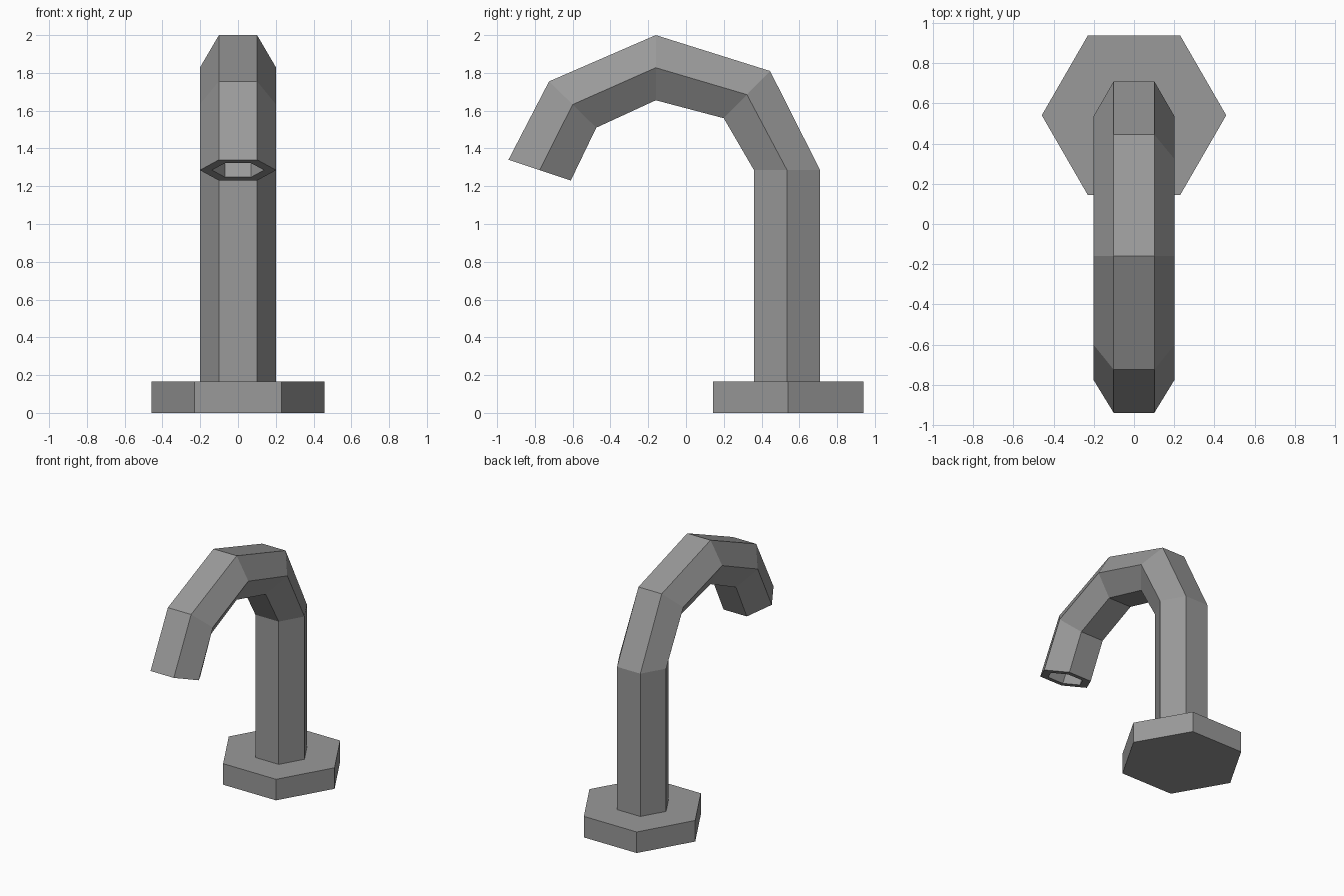
import bpy
import bmesh
from mathutils import Vector

cube = bpy.data.objects.get("Cube")
if cube:
    bpy.data.objects.remove(cube, do_unlink=True)

# Single grey metal
metal = bpy.data.materials.new("grey_metal")
metal.use_nodes = True
grey = (0.32, 0.32, 0.32, 1)
metal.diffuse_color = grey
metal.node_tree.nodes["Principled BSDF"].inputs["Base Color"].default_value = grey


def hex_ring(bm, outer, inner, scale=1.0):
    """Hexagon across x, between two (y, z) points of the side profile."""
    a, b = Vector((0, *outer)), Vector((0, *inner))
    mid, half = (a + b) / 2, (a - b) / 2 * scale
    sides = [(1, 0), (0.5, 1), (-0.5, 1), (-1, 0), (-0.5, -1), (0.5, -1)]
    return [bm.verts.new(mid + half * t + Vector((0.202 * scale * s, 0, 0)))
            for s, t in sides]


def bridge(bm, r1, r2):
    for i in range(6):
        j = (i + 1) % 6
        bm.faces.new((r1[i], r1[j], r2[j], r2[i]))


def finish(name, bm):
    bmesh.ops.recalc_face_normals(bm, faces=bm.faces[:])
    mesh = bpy.data.meshes.new(name)
    bm.to_mesh(mesh)
    bm.free()
    mesh.materials.append(metal)
    obj = bpy.data.objects.new(name, mesh)
    bpy.context.collection.objects.link(obj)


# Hexagonal foot
bm = bmesh.new()
bmesh.ops.create_cone(bm, cap_ends=True, segments=6, radius1=0.459,
                      radius2=0.459, depth=0.165)
top = max(bm.verts, key=lambda v: v.co.y)
if abs(top.co.x) < 0.01:  # point the corners along x
    for v in bm.verts:
        v.co.x, v.co.y = v.co.y, -v.co.x
bmesh.ops.translate(bm, verts=bm.verts[:], vec=(0, 0.541, 0.0825))
finish("base_flange", bm)

# Curved pipe: outer and inner bend profile, from foot to mouth
outer = [(0.71, 0.165), (0.71, 1.285), (0.445, 1.81),
         (-0.16, 2.0), (-0.725, 1.755), (-0.94, 1.34)]
inner = [(0.36, 0.165), (0.36, 1.285), (0.2, 1.56),
         (-0.16, 1.655), (-0.475, 1.51), (-0.61, 1.23)]
bm = bmesh.new()
rings = [hex_ring(bm, a, b) for a, b in zip(outer, inner)]
# Hollow mouth: rim, then bore up to the last bend
rings.append(hex_ring(bm, outer[-1], inner[-1], 0.68))
rings.append(hex_ring(bm, outer[-2], inner[-2], 0.68))
for r1, r2 in zip(rings, rings[1:]):
    bridge(bm, r1, r2)
bm.faces.new(rings[0])
bm.faces.new(rings[-1])
finish("spout_pipe", bm)
